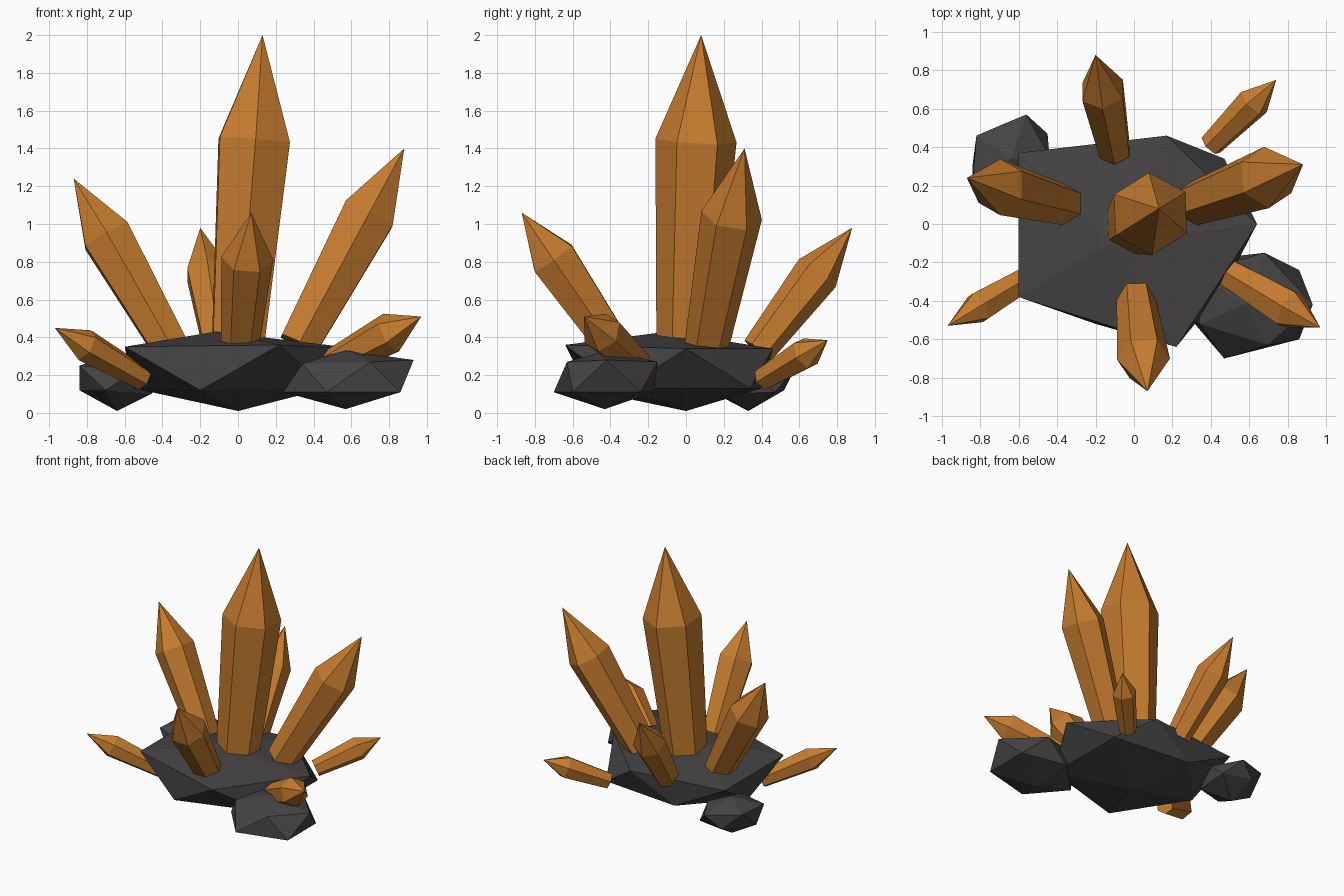
import bpy, bmesh, math
from mathutils import Vector

if "Cube" in bpy.data.objects:
    bpy.data.objects.remove(bpy.data.objects["Cube"])


def material(name, rgb):
    m = bpy.data.materials.new(name)
    m.diffuse_color = (*rgb, 1)
    m.use_nodes = True
    m.node_tree.nodes["Principled BSDF"].inputs["Base Color"].default_value = m.diffuse_color
    return m


AMBER = material("amber", (0.56, 0.2, 0.028))
STONE = material("dark_stone", (0.06, 0.057, 0.058))


def finish(bm, name, mat):
    bmesh.ops.recalc_face_normals(bm, faces=bm.faces)
    mesh = bpy.data.meshes.new(name)
    bm.to_mesh(mesh)
    bm.free()
    mesh.materials.append(mat)
    bpy.context.collection.objects.link(bpy.data.objects.new(name, mesh))


def rock(name, points):
    """Faceted stone: convex hull of two poles and two rings of five."""
    bm = bmesh.new()
    for p in points:
        bm.verts.new(p)
    bmesh.ops.convex_hull(bm, input=bm.verts)
    finish(bm, name, STONE)


def crystal(name, base, tip, radius, phase=32, shoulder=0.66, taper=0.73):
    """Six-sided shaft that widens to a shoulder, then closes to a point."""
    base, tip = Vector(base), Vector(tip)
    axis = tip - base
    turn = Vector((0, 0, 1)).rotation_difference(axis)
    bm = bmesh.new()

    def ring(t, r):
        verts = []
        for k in range(6):
            a = math.radians(phase + 60 * k)
            offset = turn @ Vector((r * math.cos(a), r * math.sin(a), 0))
            verts.append(bm.verts.new(base + axis * t + offset))
        return verts

    low, high = ring(0, radius * taper), ring(shoulder, radius)
    point = bm.verts.new(tip)
    bm.faces.new(low)
    for k in range(6):
        n = (k + 1) % 6
        bm.faces.new((low[k], low[n], high[n], high[k]))
        bm.faces.new((high[k], high[n], point))
    finish(bm, name, AMBER)


# Stones: bottom pole, lower ring, upper ring, top pole
rock("main_rock", [
    (0, 0, 0.01),
    (-0.2, -0.52, 0.12), (0.47, -0.33, 0.13), (0.47, 0.34, 0.13),
    (-0.18, 0.4, 0.13), (-0.55, 0, 0.13),
    (-0.6, -0.38, 0.35), (0.22, -0.64, 0.36), (0.64, 0, 0.34),
    (0.17, 0.46, 0.34), (-0.6, 0.37, 0.35),
    (-0.12, -0.1, 0.43)])
rock("right_rock", [
    (0.57, -0.43, 0.02),
    (0.86, -0.24, 0.11), (0.86, -0.6, 0.11), (0.47, -0.7, 0.11),
    (0.24, -0.43, 0.11), (0.5, -0.17, 0.11),
    (0.93, -0.42, 0.28), (0.68, -0.15, 0.27), (0.34, -0.25, 0.27),
    (0.34, -0.52, 0.26), (0.7, -0.63, 0.27),
    (0.57, -0.42, 0.33)])
rock("left_rock", [
    (-0.64, 0.33, 0.01),
    (-0.84, 0.31, 0.12), (-0.68, 0.52, 0.12), (-0.45, 0.47, 0.11),
    (-0.46, 0.2, 0.1), (-0.7, 0.12, 0.12),
    (-0.82, 0.46, 0.25), (-0.84, 0.21, 0.25), (-0.55, 0.1, 0.22),
    (-0.44, 0.35, 0.22), (-0.56, 0.57, 0.22),
    (-0.64, 0.34, 0.31)])

# Large crystals
crystal("centre_crystal", (0, 0, 0.36), (0.13, 0.08, 2.0), 0.215)
crystal("right_crystal", (0.32, 0.11, 0.36), (0.88, 0.31, 1.4), 0.162)
crystal("left_crystal", (-0.36, 0.1, 0.35), (-0.87, 0.24, 1.24), 0.148)
crystal("front_crystal", (0.01, -0.38, 0.35), (0.07, -0.87, 1.06), 0.138, phase=0)
crystal("back_crystal", (-0.1, 0.38, 0.33), (-0.2, 0.88, 0.98), 0.122, shoulder=0.63)

# Small crystals around the rim
crystal("front_right_crystal", (0.5, -0.26, 0.26), (0.97, -0.54, 0.51), 0.11)
crystal("back_right_crystal", (0.4, 0.41, 0.18), (0.74, 0.75, 0.385), 0.088)
crystal("front_left_crystal", (-0.5, -0.25, 0.18), (-0.97, -0.53, 0.45), 0.088)
